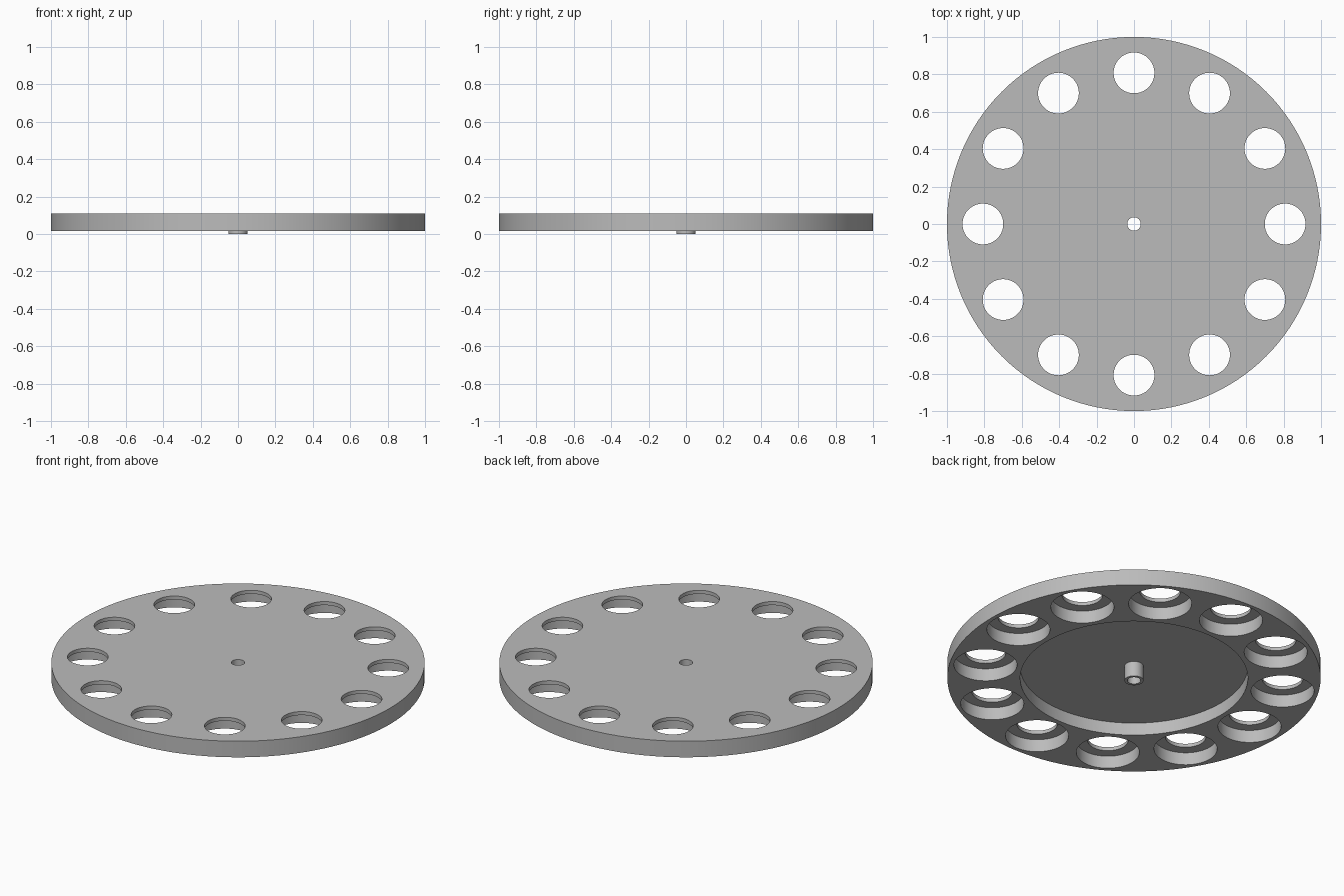
import bpy, bmesh, math
from mathutils import Matrix, Vector

cube = bpy.data.objects.get("Cube")
if cube:
    bpy.data.objects.remove(cube, do_unlink=True)

TOP, BOTTOM, FLOOR = 0.11, 0.015, 0.089   # plate faces and recess floor heights
HOLE_COUNT, HOLE_RING = 12, 0.808
BORE = 0.036                              # centre hole radius

grey = bpy.data.materials.new("light_grey")
grey.use_nodes = True
grey.diffuse_color = (0.5, 0.5, 0.5, 1)
grey.node_tree.nodes["Principled BSDF"].inputs["Base Color"].default_value = (0.5, 0.5, 0.5, 1)


def lathe(bm, profile, steps, closed=False, centre=(0, 0, 0)):
    """Spin a radius/height profile around a vertical axis."""
    verts = [bm.verts.new((r, 0, z)) for r, z in profile]
    pairs = list(zip(verts, verts[1:]))
    if closed:
        pairs.append((verts[-1], verts[0]))
    edges = [bm.edges.new(p) for p in pairs]
    before = set(bm.verts) - set(verts)
    bmesh.ops.spin(bm, geom=verts + edges, cent=(0, 0, 0), axis=(0, 0, 1),
                   angle=math.tau, steps=steps, use_duplicate=False)
    new = [v for v in bm.verts if v not in before]
    bmesh.ops.remove_doubles(bm, verts=new, dist=1e-5)
    new = [v for v in bm.verts if v not in before]
    bmesh.ops.translate(bm, verts=new, vec=centre)


def finish(name, bm):
    bmesh.ops.recalc_face_normals(bm, faces=bm.faces)
    mesh = bpy.data.meshes.new(name)
    bm.to_mesh(mesh)
    bm.free()
    mesh.materials.append(grey)
    obj = bpy.data.objects.new(name, mesh)
    bpy.context.collection.objects.link(obj)
    return obj


def select(obj):
    bpy.ops.object.select_all(action='DESELECT')
    obj.select_set(True)
    bpy.context.view_layer.objects.active = obj


def stepped_plug(wide, narrow):
    """Cutter profile: wide pocket from below, narrow hole through the top."""
    low, high = BOTTOM - 0.05, TOP + 0.05
    return [(0, low), (wide, low), (wide, FLOOR), (narrow, FLOOR), (narrow, high), (0, high)]


# Round plate
bm = bmesh.new()
lathe(bm, [(0, BOTTOM), (1, BOTTOM), (1, TOP), (0, TOP)], 128)
plate = finish("round_plate", bm)

# Cutter: central recess and a ring of counterbored holes
bm = bmesh.new()
lathe(bm, stepped_plug(0.61, BORE), 96)
for i in range(HOLE_COUNT):
    spot = Matrix.Rotation(math.tau * i / HOLE_COUNT, 3, 'Z') @ Vector((HOLE_RING, 0, 0))
    lathe(bm, stepped_plug(0.169, 0.109), 64, centre=spot)
cutter = finish("hole_cutter", bm)
cutter.hide_render = True

cut = plate.modifiers.new("holes", 'BOOLEAN')
cut.operation, cut.solver, cut.object = 'DIFFERENCE', 'EXACT', cutter
select(plate)
bpy.ops.object.modifier_apply(modifier=cut.name)
bpy.data.objects.remove(cutter, do_unlink=True)

# Hollow hub hanging below the recess floor
bm = bmesh.new()
lathe(bm, [(BORE, 0), (0.051, 0), (0.051, FLOOR), (BORE, FLOOR)], 96, closed=True)
hub = finish("centre_hub", bm)

for part in (plate, hub):
    select(part)
    bpy.ops.object.shade_smooth_by_angle(angle=math.radians(30))
